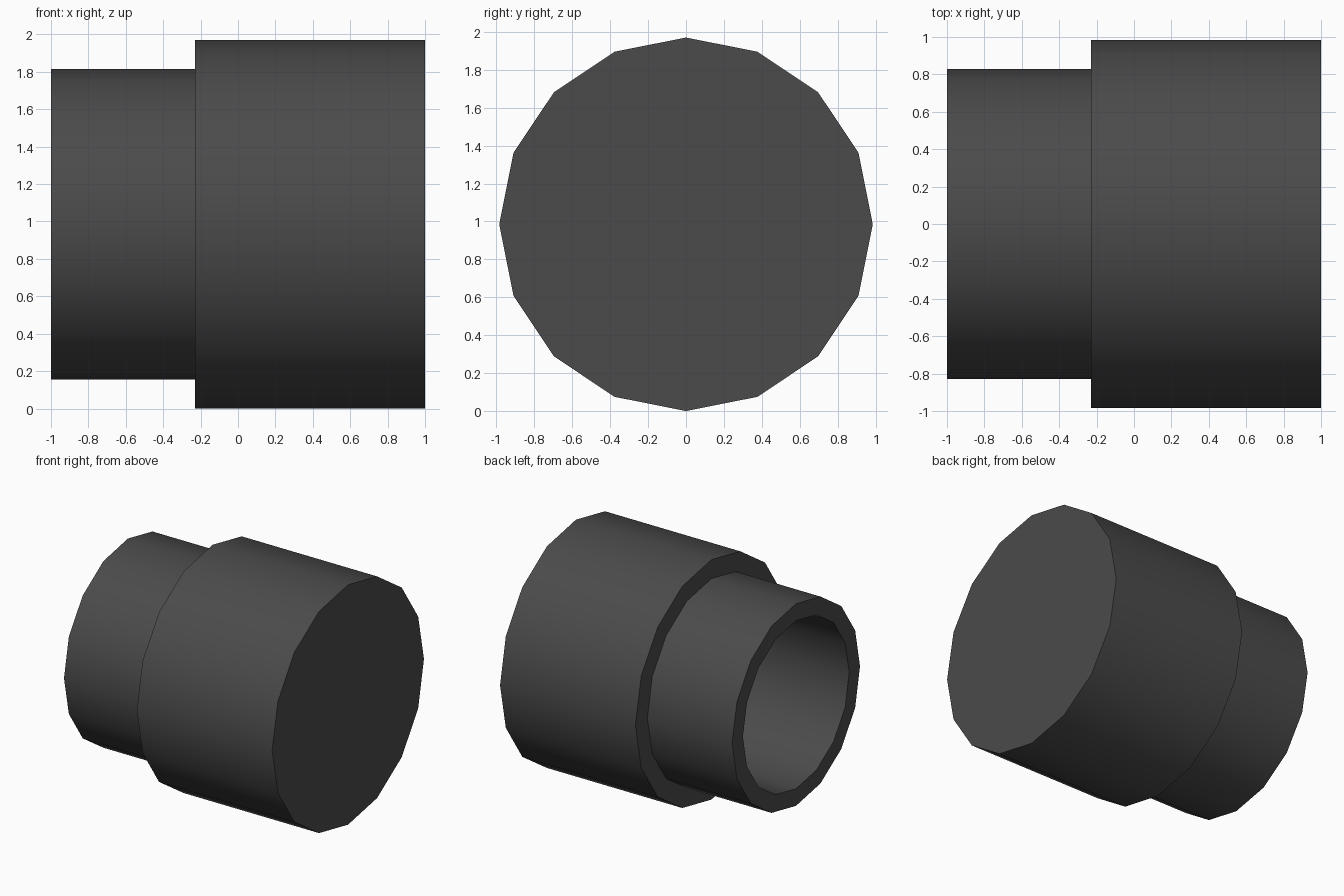
import bpy, bmesh, math

if "Cube" in bpy.data.objects:
    bpy.data.objects.remove(bpy.data.objects["Cube"])

SIDES = 16
CENTRE_Z = 0.985

# Half profile (x along the axis, radius): end cap, body, shoulder, neck, rim, bore
profile = [(1.0, 0.985), (-0.23, 0.985), (-0.23, 0.83),
           (-1.0, 0.83), (-1.0, 0.69), (0.86, 0.69)]

# Stepped hollow cap, revolved around the x axis
bm = bmesh.new()
rings = []
for x, r in profile:
    ring = []
    for i in range(SIDES):
        a = 2 * math.pi * i / SIDES
        ring.append(bm.verts.new((x, r * math.cos(a), CENTRE_Z + r * math.sin(a))))
    rings.append(ring)
for a, b in zip(rings, rings[1:]):
    for i in range(SIDES):
        j = (i + 1) % SIDES
        bm.faces.new((a[i], a[j], b[j], b[i]))
bm.faces.new(rings[0])    # closed end
bm.faces.new(rings[-1])   # bore floor
bmesh.ops.recalc_face_normals(bm, faces=bm.faces)

mesh = bpy.data.meshes.new("stepped_cap")
bm.to_mesh(mesh)
bm.free()
cap = bpy.data.objects.new("stepped_cap", mesh)
bpy.context.collection.objects.link(cap)

# Dark grey finish
mat = bpy.data.materials.new("dark_grey")
mat.diffuse_color = (0.07, 0.07, 0.07, 1)
mat.use_nodes = True
mat.node_tree.nodes["Principled BSDF"].inputs["Base Color"].default_value = mat.diffuse_color
mesh.materials.append(mat)

# Smooth round walls, sharp rims
bpy.context.view_layer.objects.active = cap
cap.select_set(True)
bpy.ops.object.shade_smooth_by_angle(angle=math.radians(30))
